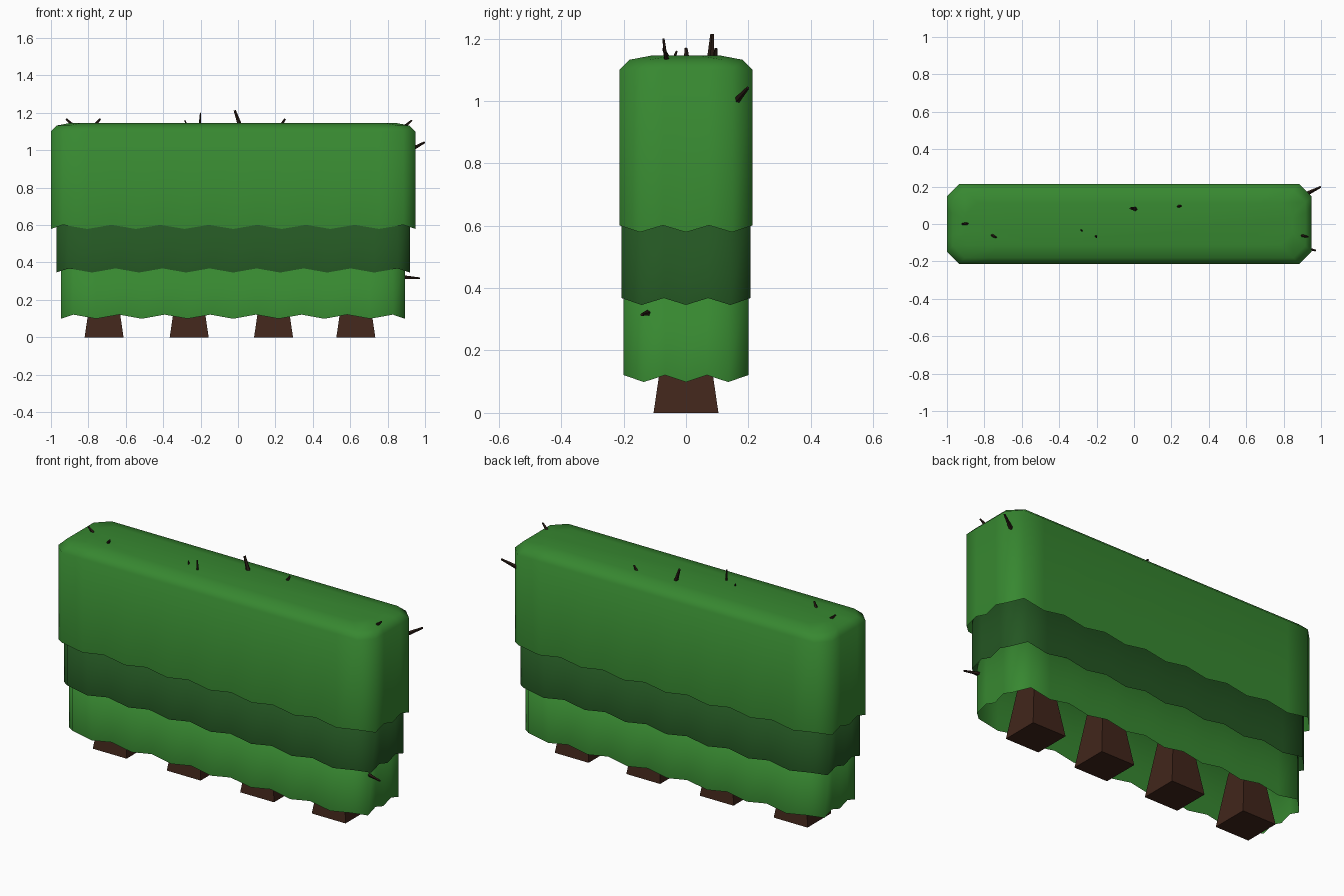
import bpy, bmesh, math
from mathutils import Vector, Matrix

if "Cube" in bpy.data.objects:
    bpy.data.objects.remove(bpy.data.objects["Cube"])

CX = -0.026  # hedge body centre; a side twig reaches x = 1


def material(name, rgb):
    m = bpy.data.materials.new(name)
    m.diffuse_color = (*rgb, 1)
    m.use_nodes = True
    m.node_tree.nodes["Principled BSDF"].inputs["Base Color"].default_value = m.diffuse_color
    return m


LEAF = material("leaf_green", (0.038, 0.245, 0.03))
DARK = material("leaf_dark", (0.017, 0.092, 0.016))
BARK = material("bark", (0.053, 0.019, 0.011))
TWIG = material("twig_brown", (0.022, 0.011, 0.007))


def finish(name, bm, mat, smooth=False):
    bmesh.ops.recalc_face_normals(bm, faces=bm.faces[:])
    me = bpy.data.meshes.new(name)
    bm.to_mesh(me)
    bm.free()
    me.materials.append(mat)
    me.polygons.foreach_set("use_smooth", [smooth] * len(me.polygons))
    ob = bpy.data.objects.new(name, me)
    bpy.context.collection.objects.link(ob)
    return ob


def outline(hx, hy, c=0.065, nx=14, ny=4):
    """Rectangle with chamfered corners, long sides split nx, short sides ny."""
    pts = []
    corners = [((-hx + c, -hy), (hx - c, -hy), nx), ((hx, -hy + c), (hx, hy - c), ny),
               ((hx - c, hy), (-hx + c, hy), nx), ((-hx, hy - c), (-hx, -hy + c), ny)]
    for a, b, n in corners:
        pts += [Vector(a).lerp(Vector(b), i / n) for i in range(n + 1)]
    return pts


def foliage(name, hx, hy, hem, rings, mat):
    """Open-bottomed leafy skirt: zigzag hem, then (height, inset) rings, capped."""
    bm = bmesh.new()
    prev = None
    for z, inset in [(hem, 0)] + rings:
        ring = []
        for i, p in enumerate(outline(hx - inset, hy - inset)):
            zig = (0.011 if i % 2 == 0 else -0.011) if prev is None else 0
            ring.append(bm.verts.new((p.x + CX, p.y, z + zig)))
        if prev:
            n = len(ring)
            for i in range(n):
                j = (i + 1) % n
                bm.faces.new((prev[i], prev[j], ring[j], ring[i]))
        prev = ring
    bm.faces.new(prev)
    return finish(name, bm, mat, True)


# Three stepped layers of foliage
foliage("hedge_top", 0.975, 0.213, 0.59, [(1.10, 0), (1.132, 0.032), (1.145, 0.1)], LEAF)
foliage("hedge_middle", 0.945, 0.207, 0.357, [(0.70, 0)], DARK)
foliage("hedge_bottom", 0.919, 0.20, 0.11, [(0.45, 0)], LEAF)


def tapered(name, base, tip, r0, r1, sides, mat, spin=0.0):
    base, tip = Vector(base), Vector(tip)
    d = tip - base
    bm = bmesh.new()
    bmesh.ops.create_cone(bm, cap_ends=True, segments=sides, radius1=r0, radius2=r1, depth=d.length)
    rot = d.to_track_quat('Z', 'Y').to_matrix().to_4x4()
    bm.transform(Matrix.Translation((base + tip) / 2) @ rot @ Matrix.Rotation(spin, 4, 'Z'))
    return finish(name, bm, mat)


# Square tapered trunks
R2 = math.sqrt(2)
for i, x in enumerate((-0.716, -0.261, 0.19, 0.63)):
    tapered(f"trunk_{i + 1}", (x, 0, 0), (x, 0, 0.3), 0.104 * R2, 0.06 * R2, 4, BARK, math.pi / 4)

# Stray twigs: base, tip, base radius
twigs = [
    ((-0.87, 0.003, 1.12), (-0.92, 0.0, 1.168), 0.011),
    ((-0.775, -0.052, 1.12), (-0.737, -0.072, 1.168), 0.011),
    ((-0.27, -0.045, 1.12), (-0.284, -0.03, 1.16), 0.007),
    ((-0.205, -0.062, 1.11), (-0.2, -0.072, 1.2), 0.008),
    ((0.018, 0.078, 1.11), (-0.018, 0.084, 1.213), 0.014),
    ((0.225, 0.093, 1.12), (0.252, 0.096, 1.168), 0.011),
    ((0.885, -0.06, 1.12), (0.93, -0.068, 1.16), 0.01),
    ((0.92, 0.16, 1.0), (0.997, 0.198, 1.042), 0.012),
    ((0.87, -0.118, 0.322), (0.972, -0.142, 0.315), 0.011),
]
for i, (a, b, r) in enumerate(twigs):
    tapered(f"twig_{i + 1}", a, b, r, r * 0.45, 5, TWIG)
